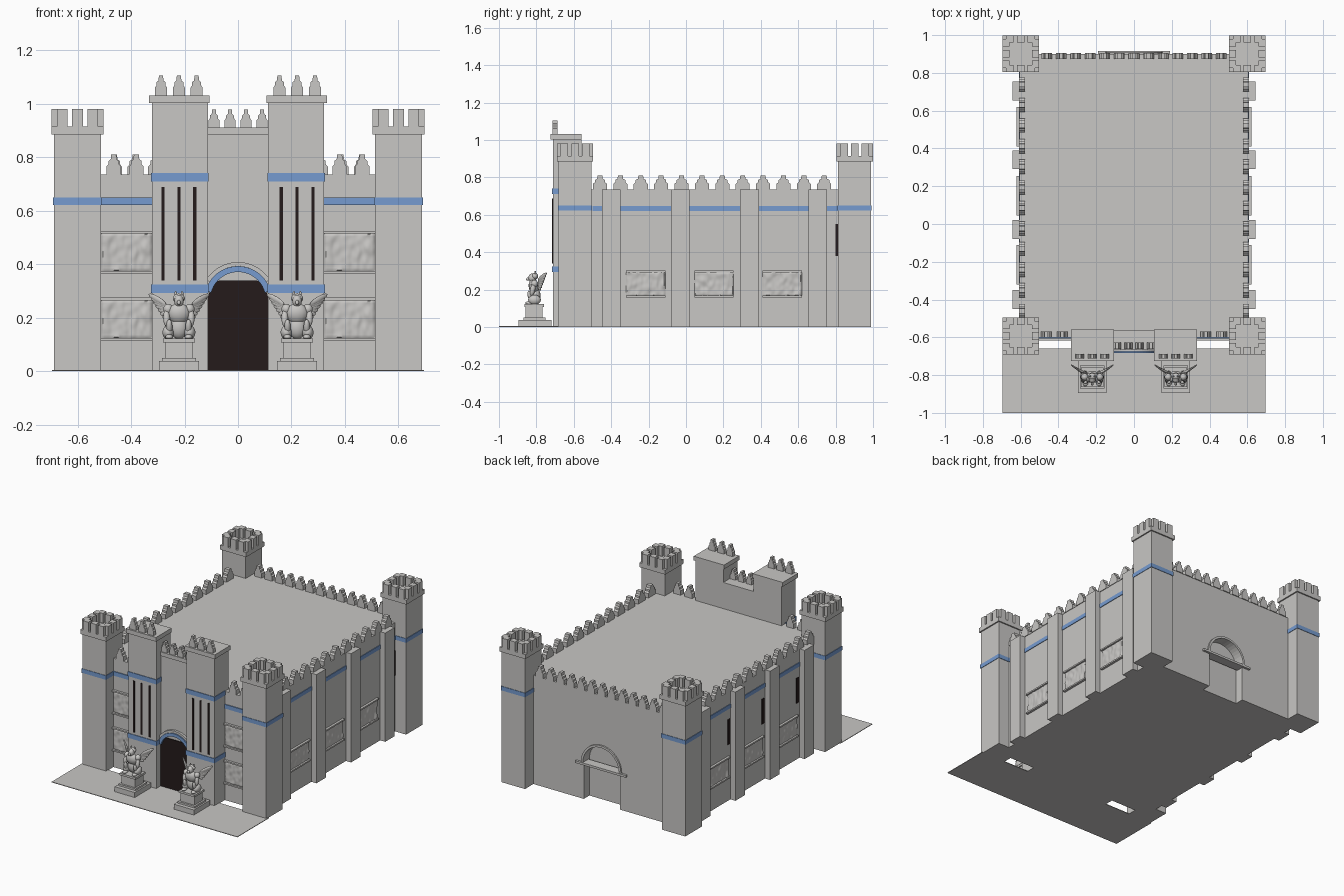
import bpy, bmesh, math
from mathutils import Matrix, Vector, noise

if "Cube" in bpy.data.objects:
    bpy.data.objects.remove(bpy.data.objects["Cube"], do_unlink=True)


def material(name, rgb):
    m = bpy.data.materials.new(name)
    m.use_nodes = True
    m.diffuse_color = (*rgb, 1)
    m.node_tree.nodes["Principled BSDF"].inputs["Base Color"].default_value = (*rgb, 1)
    return m


STONE = material("pale stone", (0.58, 0.57, 0.555))
BLUE = material("blue trim", (0.18, 0.33, 0.63))
DARK = material("dark opening", (0.018, 0.011, 0.011))


def finish(bm, name, mat, smooth=False):
    bmesh.ops.recalc_face_normals(bm, faces=bm.faces)
    me = bpy.data.meshes.new(name)
    bm.to_mesh(me)
    bm.free()
    ob = bpy.data.objects.new(name, me)
    bpy.context.collection.objects.link(ob)
    me.materials.append(mat)
    if smooth:
        bpy.ops.object.select_all(action="DESELECT")
        ob.select_set(True)
        bpy.context.view_layer.objects.active = ob
        bpy.ops.object.shade_smooth_by_angle(angle=math.radians(50))
    return ob


def box(bm, x0, x1, y0, y1, z0, z1):
    size = Matrix.Diagonal((abs(x1 - x0), abs(y1 - y0), abs(z1 - z0), 1))
    mid = Matrix.Translation(((x0 + x1) / 2, (y0 + y1) / 2, (z0 + z1) / 2))
    bmesh.ops.create_cube(bm, size=1, matrix=mid @ size)


def block(name, mat, *boxes):
    bm = bmesh.new()
    for b in boxes:
        box(bm, *b)
    return finish(bm, name, mat)


def prism(bm, outline, depth, matrix=Matrix()):
    """Extrude an (x, z) outline along y, centred on y = 0."""
    vs = [bm.verts.new(matrix @ Vector((x, -depth / 2, z))) for x, z in outline]
    f = bm.faces.new(vs)
    ext = bmesh.ops.extrude_face_region(bm, geom=[f])["geom"]
    shift = matrix.to_3x3() @ Vector((0, depth, 0))
    bmesh.ops.translate(bm, vec=shift, verts=[v for v in ext if isinstance(v, bmesh.types.BMVert)])


def merlon(bm, x, y, z, w, along_y=False, h=0.075, depth=0.033):
    half = [(.5, 0), (.5, .4), (.36, .52), (.36, .68), (.2, .76), (.17, 1)]
    pts = [(a * w, b * h) for a, b in half]
    pts += [(-a, b) for a, b in reversed(pts)]
    turn = Matrix.Rotation(math.pi / 2 if along_y else 0, 4, "Z")
    prism(bm, pts, depth, Matrix.Translation((x, y, z)) @ turn)


def arc(r, cz, a0=0, a1=180, n=20):
    return [(r * math.cos(t), cz + r * math.sin(t))
            for t in (math.radians(a0 + (a1 - a0) * i / n) for i in range(n + 1))]


def arch(name, mat, outer, inner, cz, y, depth, a0=0):
    bm = bmesh.new()
    prism(bm, arc(outer, cz, a0, 180 - a0) + arc(inner, cz, 180 - a0, a0), depth,
          Matrix.Translation((0, y, 0)))
    return finish(bm, name, mat)


# Main hall with an arched recess in the back wall
WALL, ROOF = 0.605, 0.735
hall = block("hall", STONE, (-WALL, WALL, -0.6, 0.9, 0, ROOF))
bm = bmesh.new()
prism(bm, arc(0.135, 0.25) + [(-0.135, -0.1), (0.135, -0.1)], 0.12, Matrix.Translation((0, 0.9, 0)))
cutter = finish(bm, "back_door_cutter", STONE)
cutter.hide_render = True
cutter.hide_viewport = True
cut = hall.modifiers.new("back door", "BOOLEAN")
cut.object, cut.solver = cutter, "EXACT"
arch("back_door_arch", STONE, 0.15, 0.135, 0.25, 0.9, 0.02)
block("back_door_impost", STONE, (-0.19, 0.19, 0.85, 0.915, 0.235, 0.25))
block("forecourt", STONE, (-0.695, 0.695, -1, -0.66, 0, 0.004))

# Battlements along the hall
bm = bmesh.new()
for s in (-1, 1):
    for i in range(12):
        merlon(bm, s * 0.593, -0.46 + i * 0.109, ROOF, 0.075, True)
    for x in (0.38, 0.465):
        merlon(bm, s * x, -0.585, ROOF, 0.055)
for i in range(13):
    merlon(bm, (i - 6) * 0.077, 0.89, ROOF, 0.056)
finish(bm, "hall_merlons", STONE)


# Corner towers
def corner_tower(name, cx, cy):
    h, c, m = 0.088, 0.097, 0.028
    block(name, STONE, (cx - h, cx + h, cy - h, cy + h, 0, 0.89),
          (cx - c, cx + c, cy - c, cy + c, 0.885, 0.915))
    b = h + 0.003
    block(name + "_band", BLUE, (cx - b, cx + b, cy - b, cy + b, 0.622, 0.65))
    tops = []
    for i in (-1, 0, 1):
        for s in (-1, 1):
            u, v = i * 0.057, s * (c - 0.019)
            tops.append((cx + u - 0.02, cx + u + 0.02, cy + v - 0.019, cy + v + 0.019, 0.91, 0.98))
            tops.append((cx + v - 0.019, cx + v + 0.019, cy + u - 0.02, cy + u + 0.02, 0.91, 0.98))
    block(name + "_merlons", STONE, *tops)


for side, s in (("left", 1), ("right", -1)):
    corner_tower("front_%s_tower" % side, s * 0.6, -0.593)
    corner_tower("back_%s_tower" % side, s * 0.6, 0.902)


# Carved panels: a rippled sheet between two mouldings
def relief(name, width, height, matrix):
    bm = bmesh.new()
    bmesh.ops.create_grid(bm, x_segments=30, y_segments=18, size=0.5)
    for v in bm.verts:
        x, z = v.co.x * width, v.co.y * height
        edge = max(abs(v.co.x), abs(v.co.y)) > 0.49
        bump = 0 if edge else 0.007 + 0.006 * noise.noise(Vector((x * 45, z * 30, matrix[1][3] * 7)))
        v.co = (x, -bump, z)
    for s in (-1, 1):
        z = s * height / 2
        box(bm, -width / 2, width / 2, -0.016, 0, z - 0.005, z + 0.005)
    bm.transform(matrix)
    # sheets are open, so their facing is fixed by the sheet orientation
    finish(bm, name, STONE, True)


for side, s in (("left", 1), ("right", -1)):
    piers, bands = [], []
    for y in (-0.4, -0.03, 0.34, 0.705):
        piers.append((s * 0.59, s * 0.643, y - 0.05, y + 0.05, 0, ROOF))
    block(side + "_piers", STONE, *piers)
    # Trim band between the piers
    block(side + "_wall_band", BLUE, (s * 0.59, s * (WALL + 0.004), -0.5, 0.82, 0.62, 0.647))
    for i, y in enumerate((-0.215, 0.15, 0.515)):
        place = Matrix.Translation((s * WALL, y, 0.23)) @ Matrix.Rotation(s * math.pi / 2, 4, "Z")
        relief("%s_relief_%d" % (side, i), 0.21, 0.135, place)
    # Front walls between the corner and gate towers
    block(side + "_front_band", BLUE, (s * 0.32, s * 0.515, -0.606, -0.59, 0.622, 0.65))
    for i, z in enumerate((0.195, 0.445)):
        relief("%s_front_relief_%d" % (side, i), 0.19, 0.15, Matrix.Translation((s * 0.417, -0.6, z)))

# Narrow windows on the side walls
block("right_slit_windows", DARK,
      *[(-WALL - 0.004, -WALL + 0.004, y - 0.012, y + 0.012, 0.38, 0.55) for y in (0.41, 0.045, -0.325)])
block("left_slit_window", DARK, (WALL - 0.004, WALL + 0.004, 0.798, 0.812, 0.38, 0.55))

# Gatehouse towers
for side, s in (("left", 1), ("right", -1)):
    block(side + "_gate_tower", STONE, (s * 0.113, s * 0.322, -0.712, -0.56, 0, 1.01),
          (s * 0.107, s * 0.333, -0.724, -0.558, 1.003, 1.032))
    block(side + "_gate_bands", BLUE,
          *[(s * 0.11, s * 0.325, -0.716, -0.6, z, z + 0.031) for z in (0.293, 0.71)])
    block(side + "_gate_slits", DARK,
          *[(s * x - 0.006, s * x + 0.006, -0.716, -0.708, 0.34, 0.688) for x in (0.162, 0.221, 0.28)])
    bm = bmesh.new()
    for x in (0.155, 0.221, 0.288):
        merlon(bm, s * x, -0.7, 1.03, 0.046, depth=0.026)
    finish(bm, side + "_gate_merlons", STONE)

# Central gate wall, doorway and arch
block("gate_wall", STONE, (-0.115, 0.115, -0.66, -0.56, 0, 0.89), (-0.115, 0.115, -0.668, -0.56, 0.885, 0.912))
bm = bmesh.new()
for i in range(4):
    merlon(bm, (i - 1.5) * 0.06, -0.645, 0.91, 0.042, h=0.068)
finish(bm, "gate_wall_merlons", STONE)
bm = bmesh.new()
outline = [(x, min(z, 0.34)) for x, z in arc(0.116, 0.25, 0, 180, 24)]
prism(bm, outline + [(-0.116, 0.002), (0.116, 0.002)], 0.008, Matrix.Translation((0, -0.662, 0)))
finish(bm, "gate_door", DARK)
arch("gate_arch", BLUE, 0.126, 0.104, 0.267, -0.67, 0.026, 15)
arch("gate_hood", STONE, 0.141, 0.126, 0.267, -0.666, 0.02, 32)


# Winged guardian statues on pedestals
def ball(bm, co, r, tilt=0):
    m = Matrix.Translation(co) @ Matrix.Rotation(tilt, 4, "X") @ Matrix.Diagonal((*r, 1))
    bmesh.ops.create_uvsphere(bm, u_segments=14, v_segments=9, radius=1, matrix=m)


def statue(name, cx, cy):
    block(name + "_pedestal", STONE,
          (cx - 0.075, cx + 0.075, -0.895, -0.72, 0, 0.038),
          (cx - 0.064, cx + 0.064, -0.87, -0.75, 0.035, 0.05),
          (cx - 0.052, cx + 0.052, -0.857, -0.767, 0.045, 0.112),
          (cx - 0.06, cx + 0.06, -0.864, -0.76, 0.108, 0.122))
    bm = bmesh.new()
    ball(bm, (0, 0.005, 0.165), (0.036, 0.028, 0.045))
    ball(bm, (0, -0.004, 0.215), (0.042, 0.027, 0.04), 0.2)
    ball(bm, (0, -0.012, 0.262), (0.018, 0.021, 0.024))
    ball(bm, (0, -0.034, 0.257), (0.007, 0.012, 0.008), 0.5)
    ball(bm, (0, 0.002, 0.272), (0.023, 0.018, 0.018))
    for s in (-1, 1):
        ball(bm, (s * 0.04, 0, 0.232), (0.019, 0.019, 0.02))
        ball(bm, (s * 0.046, -0.01, 0.2), (0.013, 0.014, 0.034), -0.2)
        ball(bm, (s * 0.036, -0.022, 0.165), (0.012, 0.014, 0.03), 0.3)
        ball(bm, (s * 0.04, 0.0, 0.145), (0.022, 0.034, 0.027))
        ball(bm, (s * 0.036, -0.028, 0.128), (0.015, 0.021, 0.01))
        ball(bm, (s * 0.012, 0.004, 0.288), (0.005, 0.005, 0.012))
    finish(bm, name + "_figure", STONE, True).location = (cx, cy, 0)
    # Overlapping feathers fanned out from each shoulder
    bm = bmesh.new()
    for s in (-1, 1):
        for i in range(7):
            root = Vector((s * (0.026 + i * 0.004), 0.02, 0.215 + i * 0.006))
            tip = Vector((s * (0.06 + i * 0.0085), 0.034 + i * 0.005, 0.2 + i * 0.0145))
            d = tip - root
            rot = d.to_track_quat("X", "Z").to_matrix().to_4x4()
            m = Matrix.Translation((root + tip) / 2) @ rot @ Matrix.Diagonal((d.length * 0.56, 0.005, 0.011, 1))
            bmesh.ops.create_uvsphere(bm, u_segments=10, v_segments=6, radius=1, matrix=m)
    finish(bm, name + "_wings", STONE, True).location = (cx, cy, 0)


statue("left_guardian", 0.221, -0.81)
statue("right_guardian", -0.221, -0.81)
